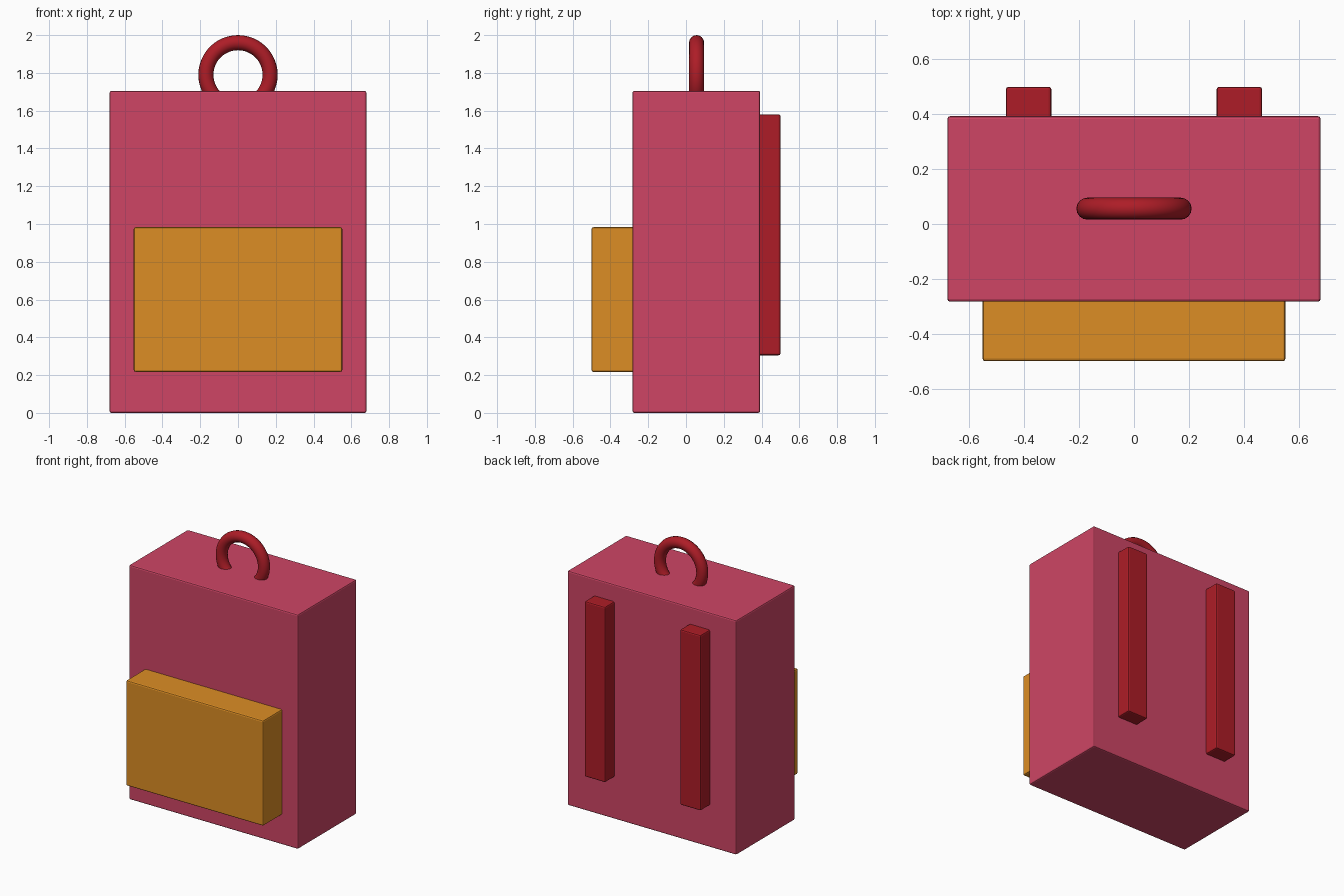
import bpy, math

if "Cube" in bpy.data.objects:
    bpy.data.objects.remove(bpy.data.objects["Cube"])


def material(name, color):
    m = bpy.data.materials.new(name)
    m.diffuse_color = (*color, 1)
    m.use_nodes = True
    m.node_tree.nodes["Principled BSDF"].inputs["Base Color"].default_value = m.diffuse_color
    return m


pink = material("pink_fabric", (0.62, 0.06, 0.13))
red = material("red_strap", (0.42, 0.012, 0.02))
orange = material("orange_pocket", (0.72, 0.27, 0.018))


def box(name, lo, hi, mat, bevel=0.01):
    """Softly bevelled box between two corners."""
    bpy.ops.mesh.primitive_cube_add(size=1, location=[(a + b) / 2 for a, b in zip(lo, hi)])
    o = bpy.context.object
    o.name = name
    o.scale = [b - a for a, b in zip(lo, hi)]
    bpy.ops.object.transform_apply(location=False, rotation=False, scale=True)
    mod = o.modifiers.new("soft_edges", 'BEVEL')
    mod.width = bevel
    mod.segments = 2
    o.data.materials.append(mat)
    return o


# Main bag and front pocket
box("body", (-0.68, -0.283, 0), (0.68, 0.393, 1.705), pink)
box("front_pocket", (-0.552, -0.5, 0.217), (0.552, -0.26, 0.983), orange)

# Pair of shoulder straps on the back
for side, s in (("left", -1), ("right", 1)):
    x = s * 0.384
    box(f"{side}_shoulder_strap", (x - 0.083, 0.37, 0.305), (x + 0.083, 0.5, 1.581), red)

# Carry loop, sunk into the top of the bag
bpy.ops.mesh.primitive_torus_add(major_radius=0.17, minor_radius=0.04,
                                 major_segments=48, minor_segments=16,
                                 location=(0, 0.056, 1.79),
                                 rotation=(math.pi / 2, 0, 0))
loop = bpy.context.object
loop.name = "carry_loop"
loop.data.materials.append(red)
bpy.ops.object.shade_smooth()
